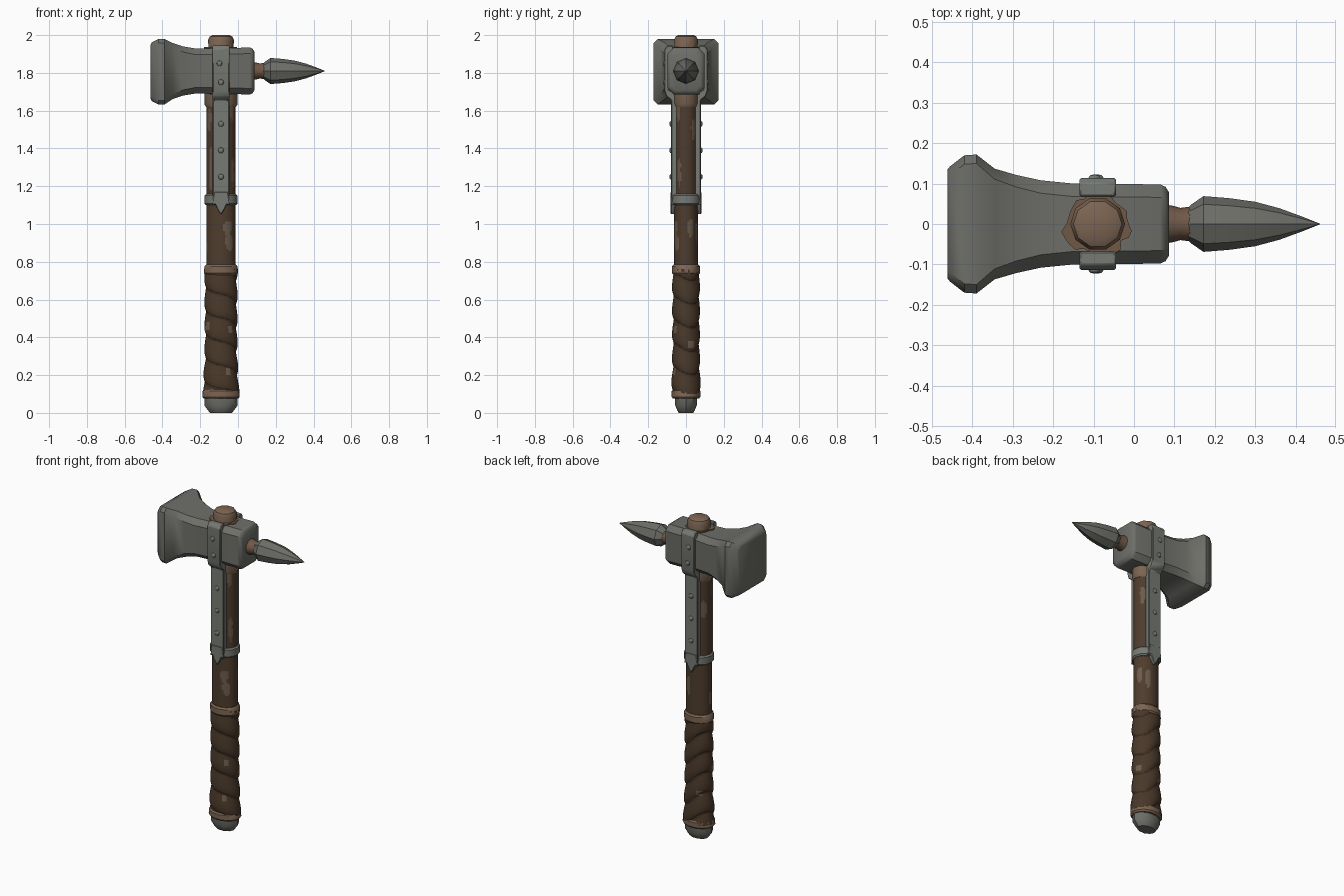
import bpy, bmesh, math, random
from mathutils import Vector, noise

if "Cube" in bpy.data.objects:
    bpy.data.objects.remove(bpy.data.objects["Cube"])

random.seed(4)
CX, HZ = -0.09, 1.81          # shaft axis and head height


def material(name, r, g, b):
    m = bpy.data.materials.new(name)
    m.diffuse_color = (r, g, b, 1)
    m.use_nodes = True
    m.node_tree.nodes["Principled BSDF"].inputs["Base Color"].default_value = m.diffuse_color
    return m


STEEL = material("grey steel", 0.155, 0.157, 0.140)
STRAP = material("strap steel", 0.185, 0.195, 0.175)
WOOD = material("dark wood", 0.078, 0.046, 0.027)
GRIP = material("grip leather", 0.066, 0.039, 0.022)
GROOVE = material("leather shadow", 0.038, 0.023, 0.014)
TAN = material("bare wood", 0.200, 0.128, 0.085)
WORN = material("worn patch", 0.150, 0.105, 0.070)
RUST = material("rust", 0.165, 0.098, 0.062)


def finish(name, bm, mats, rule=None, angle=35):
    bmesh.ops.recalc_face_normals(bm, faces=bm.faces)
    if rule:
        for f in bm.faces:
            f.material_index = rule(f.calc_center_median())
    me = bpy.data.meshes.new(name)
    bm.to_mesh(me)
    bm.free()
    ob = bpy.data.objects.new(name, me)
    bpy.context.collection.objects.link(ob)
    for m in mats:
        me.materials.append(m)
    bpy.ops.object.select_all(action='DESELECT')
    ob.select_set(True)
    bpy.context.view_layer.objects.active = ob
    bpy.ops.object.shade_smooth_by_angle(angle=math.radians(angle))
    return ob


def loft(name, rings, mats, rule=None, angle=35):
    """Skin a list of point rings and cap both ends."""
    bm = bmesh.new()
    vs = [[bm.verts.new(p) for p in ring] for ring in rings]
    n = len(vs[0])
    for a, b in zip(vs, vs[1:]):
        for i in range(n):
            j = (i + 1) % n
            bm.faces.new((a[i], a[j], b[j], b[i]))
    bm.faces.new(vs[0])
    bm.faces.new(vs[-1])
    return finish(name, bm, mats, rule, angle)


def oval(z, rx, ry, n):
    return [(CX + rx * math.cos(2 * math.pi * i / n), ry * math.sin(2 * math.pi * i / n), z)
            for i in range(n)]


def turned(name, stations, mats, n=16, rule=None, angle=35):
    return loft(name, [oval(z, rx, ry, n) for z, rx, ry in stations], mats, rule, angle)


def prism(name, pts, axis, lo, hi, mat, bevel=0.004):
    """Extrude a 2D outline along x or y."""
    put = (lambda p, t: (t, p[0], p[1])) if axis == 'x' else (lambda p, t: (p[0], t, p[1]))
    ob = loft(name, [[put(p, t) for p in pts] for t in (lo, hi)], [mat])
    mod = ob.modifiers.new("soft edges", 'BEVEL')
    mod.width, mod.segments = bevel, 1
    return ob


# Wooden shaft with irregular worn patches (angle from +x, height, half angle, half height)
patches = [(-60, 0.98, 22, 0.04), (-50, 0.90, 18, 0.05), (-150, 1.55, 14, 0.06),
           (-140, 1.30, 10, 0.12), (-35, 1.60, 12, 0.06), (-30, 1.28, 8, 0.08),
           (60, 0.95, 14, 0.06), (145, 1.45, 14, 0.06), (20, 0.98, 14, 0.05),
           (35, 1.50, 12, 0.06), (-175, 0.88, 12, 0.04)]


def worn(c):
    a = math.degrees(math.atan2(c.y, c.x - CX))
    wob = 0.6 * noise.noise(c * 30)
    for pa, pz, da, dz in patches:
        d = (a - pa + 180) % 360 - 180
        if (d / da) ** 2 + ((c.z - pz) / dz) ** 2 < 1 + wob:
            return 1
    return 0


turned("shaft", [(0.70 + 0.012 * i, 0.077, 0.063) for i in range(83)],
       [WOOD, WORN], 48, worn)
turned("shaft_collar", [(1.62, 0.08, 0.066), (1.635, 0.088, 0.07), (1.70, 0.088, 0.07)],
       [TAN], 12)
turned("shaft_top", [(1.90, 0.066, 0.064), (1.975, 0.068, 0.066), (1.992, 0.060, 0.058),
                     (2.0, 0.045, 0.043)], [TAN], 10)


# Leather grip: overlapping spiral wraps
def wrap_phase(a, z):
    return ((z + 0.045 * math.cos(a) + 0.015 * math.sin(2 * a)) / 0.125) % 1


rings = []
for i in range(93):
    z = 0.10 + i * 0.0072
    flare = max(0, 0.30 - z) * 0.05
    ring = []
    for k in range(40):
        a = 2 * math.pi * k / 40
        t = wrap_phase(a, z)
        r = 0.010 * math.sin(math.pi * t ** 0.6) - 0.003
        ring.append((CX + (0.081 + flare + r) * math.cos(a),
                     (0.067 + 0.5 * flare + r) * math.sin(a), z))
    rings.append(ring)


def grip_rule(c):
    a = math.atan2(c.y, c.x - CX)
    if wrap_phase(a, c.z) < 0.07:
        return 1
    d = [(-2.6, 0.46), (-0.9, 0.44), (-1.0, 0.22), (2.2, 0.30), (0.3, 0.36), (-3.0, 0.44)]
    return 2 if any(abs(a - p) < 0.2 and abs(c.z - q) < 0.018 for p, q in d) else 0


loft("leather_grip", rings, [GRIP, GROOVE, WORN], grip_rule, 50)

# Pale bands closing the grip at both ends
for name, z, h, rx, ry in (("upper_grip_band", 0.73, 0.055, 0.090, 0.076),
                           ("lower_grip_band", 0.075, 0.05, 0.099, 0.078)):
    turned(name, [(z, rx - 0.008, ry - 0.008), (z + 0.01, rx, ry), (z + h - 0.01, rx - 0.002, ry),
                  (z + h, rx - 0.010, ry - 0.008)], [TAN], 14)

# Steel pommel
turned("pommel", [(0, 0.058, 0.040), (0.012, 0.068, 0.048), (0.04, 0.088, 0.060),
                  (0.09, 0.088, 0.060)], [STEEL], 10)


# Hammer head: chamfered rectangles lofted along x
def block(x, hy, hz, c, zc=HZ):
    q = [(hy, hz - c), (hy - c, hz), (c - hy, hz), (-hy, hz - c),
         (-hy, c - hz), (c - hy, -hz), (hy - c, -hz), (hy, c - hz)]
    return [(x, y, zc + z) for y, z in q]


loft("hammer_head", [block(-0.462, 0.135, 0.145, 0.02, 1.806), block(-0.455, 0.143, 0.157, 0.022, 1.806),
                     block(-0.42, 0.170, 0.174, 0.022, 1.806), block(-0.39, 0.172, 0.174, 0.022, 1.806),
                     block(-0.345, 0.137, 0.148, 0.026), block(-0.29, 0.121, 0.130, 0.03),
                     block(-0.23, 0.108, 0.120, 0.032), block(-0.15, 0.100, 0.120, 0.032),
                     block(0.065, 0.098, 0.124, 0.032), block(0.078, 0.092, 0.117, 0.03),
                     block(0.087, 0.078, 0.102, 0.026)], [STEEL])

# Rust stain around the shaft hole, top and bottom
for name, z in (("rust_stain_top", 1.929), ("rust_stain_bottom", 1.685)):
    pts = []
    for k in range(28):
        r = 0.078 + random.uniform(-0.006, 0.016)
        pts.append((r * math.cos(k * math.pi / 14), 0.9 * r * math.sin(k * math.pi / 14)))
    loft(name, [[(CX + x, y, z + t) for x, y in pts] for t in (0, 0.008)], [RUST])

# Rusty neck and spike along x
def spin_x(name, stations, n, mat, angle):
    loft(name, [[(x, r * math.sin(2 * math.pi * k / n), HZ + r * math.cos(2 * math.pi * k / n))
                 for k in range(n)] for x, r in stations], [mat], None, angle)


spin_x("spike_neck", [(0.07, 0.048), (0.092, 0.046), (0.115, 0.040), (0.15, 0.044)], 12, RUST, 40)
spin_x("spike", [(0.133, 0.040), (0.140, 0.047), (0.172, 0.069), (0.235, 0.064), (0.30, 0.055),
                 (0.36, 0.039), (0.42, 0.017), (0.46, 0.001)], 8, STEEL, 25)

# Steel straps on both faces, with pointed ends and rivets
side = [(0.068, 1.925), (0.068, 1.944), (0.100, 1.944), (0.114, 1.925), (0.114, 1.705),
        (0.104, 1.675), (0.079, 1.655), (0.079, 1.13), (0.045, 1.13), (0.045, 1.69), (0.09, 1.71),
        (0.09, 1.90)]
tip = [(-0.036, 1.17), (0.036, 1.17), (0.046, 1.10), (0.030, 1.105), (0.020, 1.082), (0, 1.05),
       (-0.020, 1.082), (-0.030, 1.105), (-0.046, 1.10)]
for s, label in ((-1, "front"), (1, "back")):
    prism(label + "_strap", [(s * y, z) for y, z in side], 'x', CX - 0.045, CX + 0.045, STRAP)
    prism(label + "_strap_tip", [(CX + x, z) for x, z in tip], 'y', s * 0.05, s * 0.081, STRAP, 0.003)
    for i, (dx, z, y) in enumerate(((0, 1.25, 0.079), (0, 1.39, 0.079), (0, 1.53, 0.079),
                                    (0, 1.75, 0.114), (-0.008, 1.85, 0.114))):
        bm = bmesh.new()
        bmesh.ops.create_uvsphere(bm, u_segments=8, v_segments=6, radius=0.015)
        for v in bm.verts:
            v.co = Vector((CX + dx + v.co.x, s * y + 0.6 * v.co.y, z + v.co.z))
        finish(f"{label}_rivet_{i + 1}", bm, [STRAP])

# Steel ring clamping the straps
turned("strap_ring", [(1.10, 0.080, 0.074), (1.108, 0.088, 0.081), (1.150, 0.088, 0.081),
                      (1.158, 0.080, 0.074)], [STRAP], 12)
